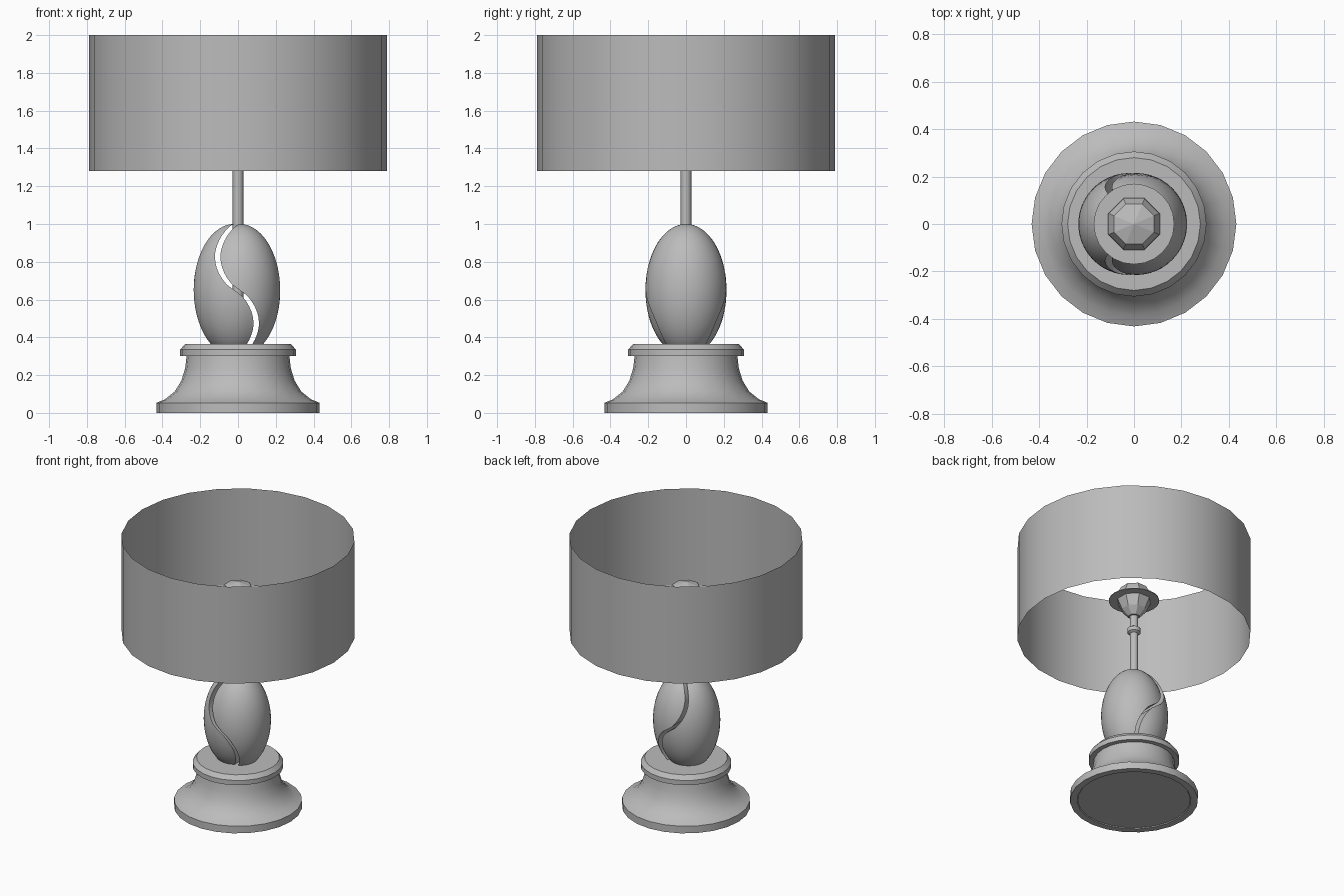
import bpy, math

if "Cube" in bpy.data.objects:
    bpy.data.objects.remove(bpy.data.objects["Cube"])

grey = bpy.data.materials.new("plain grey")
grey.diffuse_color = (0.5, 0.5, 0.5, 1)
grey.use_nodes = True
grey.node_tree.nodes["Principled BSDF"].inputs["Base Color"].default_value = grey.diffuse_color


def make(name, verts, faces, angle=35):
    mesh = bpy.data.meshes.new(name)
    mesh.from_pydata(verts, [], faces)
    mesh.materials.append(grey)
    obj = bpy.data.objects.new(name, mesh)
    bpy.context.collection.objects.link(obj)
    bpy.ops.object.select_all(action='DESELECT')
    obj.select_set(True)
    bpy.context.view_layer.objects.active = obj
    if angle:
        bpy.ops.object.shade_smooth_by_angle(angle=math.radians(angle))
    return obj


def lathe(name, profile, n, turn=0.0, angle=35, caps=True):
    """Spin (radius, height) points, listed bottom to top, around z."""
    verts, faces = [], []
    for r, z in profile:
        for i in range(n):
            a = turn + math.tau * i / n
            verts.append((r * math.cos(a), r * math.sin(a), z))
    for k in range(len(profile) - 1):
        for i in range(n):
            j = (i + 1) % n
            faces.append((k * n + i, k * n + j, k * n + n + j, k * n + n + i))
    if caps:
        top = (len(profile) - 1) * n
        faces.append(tuple(reversed(range(n))))
        faces.append(tuple(range(top, top + n)))
    return make(name, verts, faces, angle)


# Turned foot: slightly recessed underside, plinth, cove, bevelled collar
lathe("base", [(0.38, 0.006), (0.385, 0), (0.432, 0), (0.432, 0.053), (0.385, 0.073),
               (0.335, 0.113), (0.30, 0.17), (0.28, 0.235), (0.272, 0.30),
               (0.306, 0.30), (0.306, 0.335), (0.28, 0.365)], 24)


# Egg body: two halves parted along an S-shaped cut
def s_cut(z):
    s = math.sin(math.tau * (z - 0.65) / 0.70)
    return -math.copysign(0.102 * abs(s) ** 0.7, s)


def egg_half(name, side, shift, rows=36, cols=24):
    verts, faces = [], []
    for k in range(rows + 1):
        t = math.pi * (0.01 + 0.98 * k / rows)
        z, r = 0.65 - 0.35 * math.cos(t), 0.215 * math.sin(t)
        half = math.acos(max(-0.99, min(0.99, side * s_cut(z) / r)))
        for i in range(cols):
            a = half * (2 * i / (cols - 1) - 1)
            verts.append((side * r * math.cos(a) + shift, side * r * math.sin(a), z))
    for k in range(rows):
        for i in range(cols):
            j = (i + 1) % cols
            faces.append((k * cols + i, k * cols + j,
                          (k + 1) * cols + j, (k + 1) * cols + i))
    faces.append(tuple(reversed(range(cols))))
    faces.append(tuple(range(rows * cols, (rows + 1) * cols)))
    make(name, verts, faces, 40)


egg_half("body_left", -1, -0.02)
egg_half("body_right", 1, 0.009)

# Stem with a small ring under the socket
lathe("stem", [(0.028, 0.33), (0.028, 1.295), (0.045, 1.305), (0.045, 1.335),
               (0.028, 1.345), (0.028, 1.46)], 12)

# Faceted bulb resting in a flat round plate
lathe("bulb", [(0.04, 1.43), (0.085, 1.48), (0.118, 1.555), (0.115, 1.60),
               (0.092, 1.645), (0.002, 1.672)], 8, math.pi / 8, angle=0)
lathe("plate", [(0.17, 1.552), (0.17, 1.558)], 24)

# Open drum shade, a single thin sheet
lathe("shade", [(0.788, 1.28), (0.788, 2.0)], 24, caps=False)
